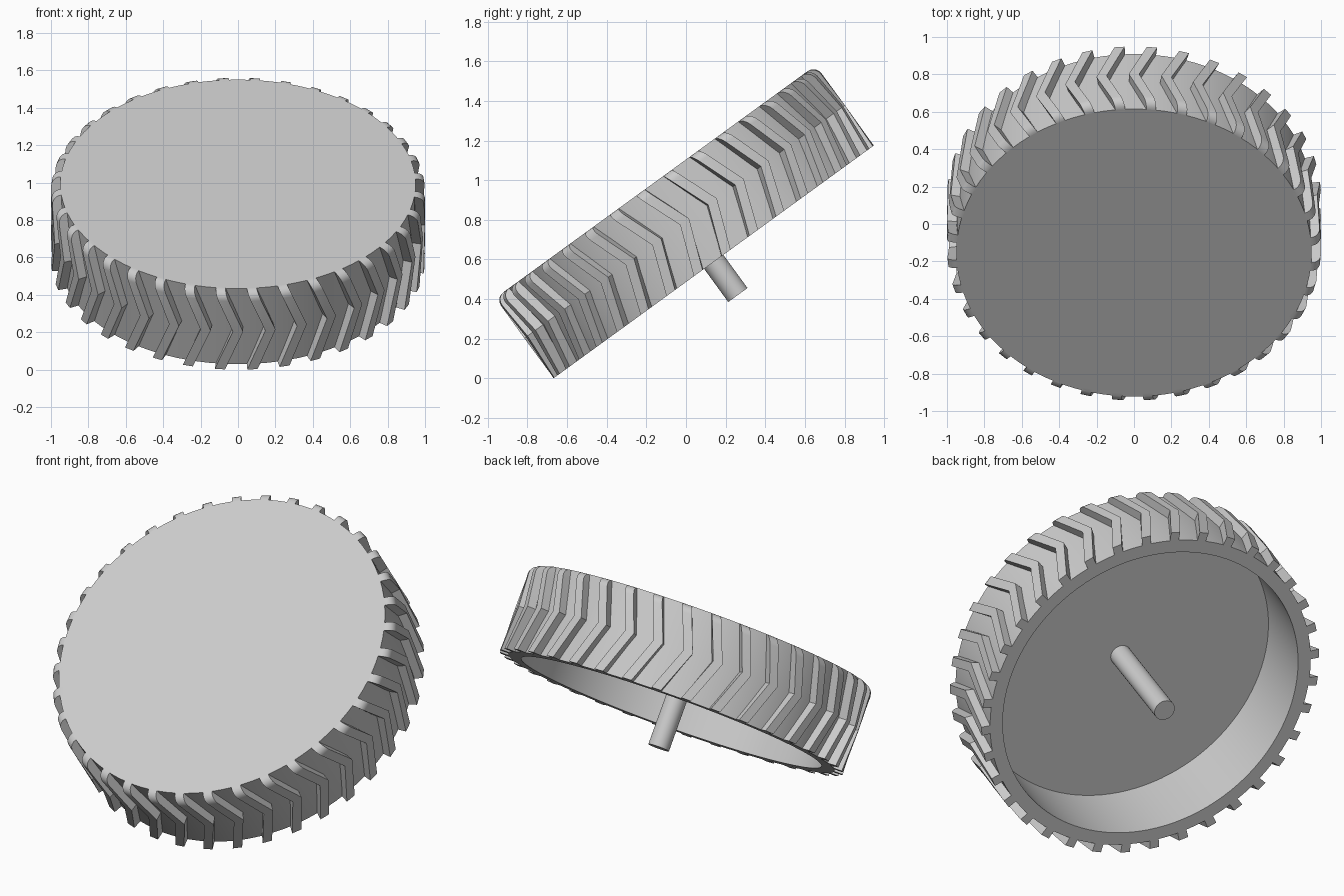
import bpy, bmesh, math
from mathutils import Matrix, Vector

cube = bpy.data.objects.get("Cube")
if cube:
    bpy.data.objects.remove(cube, do_unlink=True)

HEIGHT, BASE_R, TREAD_R, INNER_R, FLOOR = 0.5, 0.95, 1.0, 0.875, 0.43
TREADS, LEAD, WIDTH = 36, 0.097, 0.055
# The wheel leans back; its open end is centred on this point
TILT = Matrix.Translation((0, 0.14, 0.588)) @ Matrix.Rotation(math.radians(36), 4, 'X')

grey = bpy.data.materials.new("light_grey")
grey.use_nodes = True
COLOUR = (0.6, 0.6, 0.6, 1)
grey.diffuse_color = COLOUR
grey.node_tree.nodes["Principled BSDF"].inputs["Base Color"].default_value = COLOUR


def finish(bm, name, angle=30):
    bmesh.ops.recalc_face_normals(bm, faces=bm.faces)
    mesh = bpy.data.meshes.new(name)
    bm.to_mesh(mesh)
    bm.free()
    mesh.materials.append(grey)
    obj = bpy.data.objects.new(name, mesh)
    obj.matrix_world = TILT
    bpy.context.collection.objects.link(obj)
    bpy.ops.object.select_all(action='DESELECT')
    obj.select_set(True)
    bpy.context.view_layer.objects.active = obj
    bpy.ops.object.shade_smooth_by_angle(angle=math.radians(angle))
    return obj


def lathe(name, profile, steps):
    """Turn a (radius, height) profile about the axle; end rings become flat caps."""
    bm = bmesh.new()
    rings = [[bm.verts.new((r * math.cos(a), r * math.sin(a), h))
              for a in (2 * math.pi * i / steps for i in range(steps))]
             for r, h in profile]
    for low, high in zip(rings, rings[1:]):
        for i in range(steps):
            j = (i + 1) % steps
            bm.faces.new((low[i], low[j], high[j], high[i]))
    bm.faces.new(rings[0])
    bm.faces.new(rings[-1])
    return finish(bm, name)


# Hollow wheel body and its axle
lathe("wheel_body", [(INNER_R, FLOOR), (INNER_R, 0), (BASE_R, 0), (BASE_R, HEIGHT)], 108)
lathe("axle", [(0.06, -0.207), (0.06, FLOOR + 0.01)], 32)

# Chevron treads with a rounded shoulder at the closed side
rows = [(0, TREAD_R), (HEIGHT / 2, TREAD_R)]
ROUND = TREAD_R - BASE_R
for k in range(6):
    a = math.radians(18 * k)
    rows.append((HEIGHT - ROUND + ROUND * math.sin(a), BASE_R + ROUND * math.cos(a)))

bm = bmesh.new()
for t in range(TREADS):
    turn = 2 * math.pi * t / TREADS
    sections = []
    for h, r in rows:
        mid = turn - LEAD * abs(h / HEIGHT * 2 - 1)
        ring = []
        for radius, side in ((BASE_R - 0.02, -1), (r, -1), (r, 1), (BASE_R - 0.02, 1)):
            a = mid + side * WIDTH / 2
            ring.append(bm.verts.new((radius * math.cos(a), radius * math.sin(a), h)))
        sections.append(ring)
    for low, high in zip(sections, sections[1:]):
        for i in range(4):
            j = (i + 1) % 4
            bm.faces.new((low[i], low[j], high[j], high[i]))
    bm.faces.new(sections[0])
    bm.faces.new(sections[-1])
finish(bm, "treads", 25)
